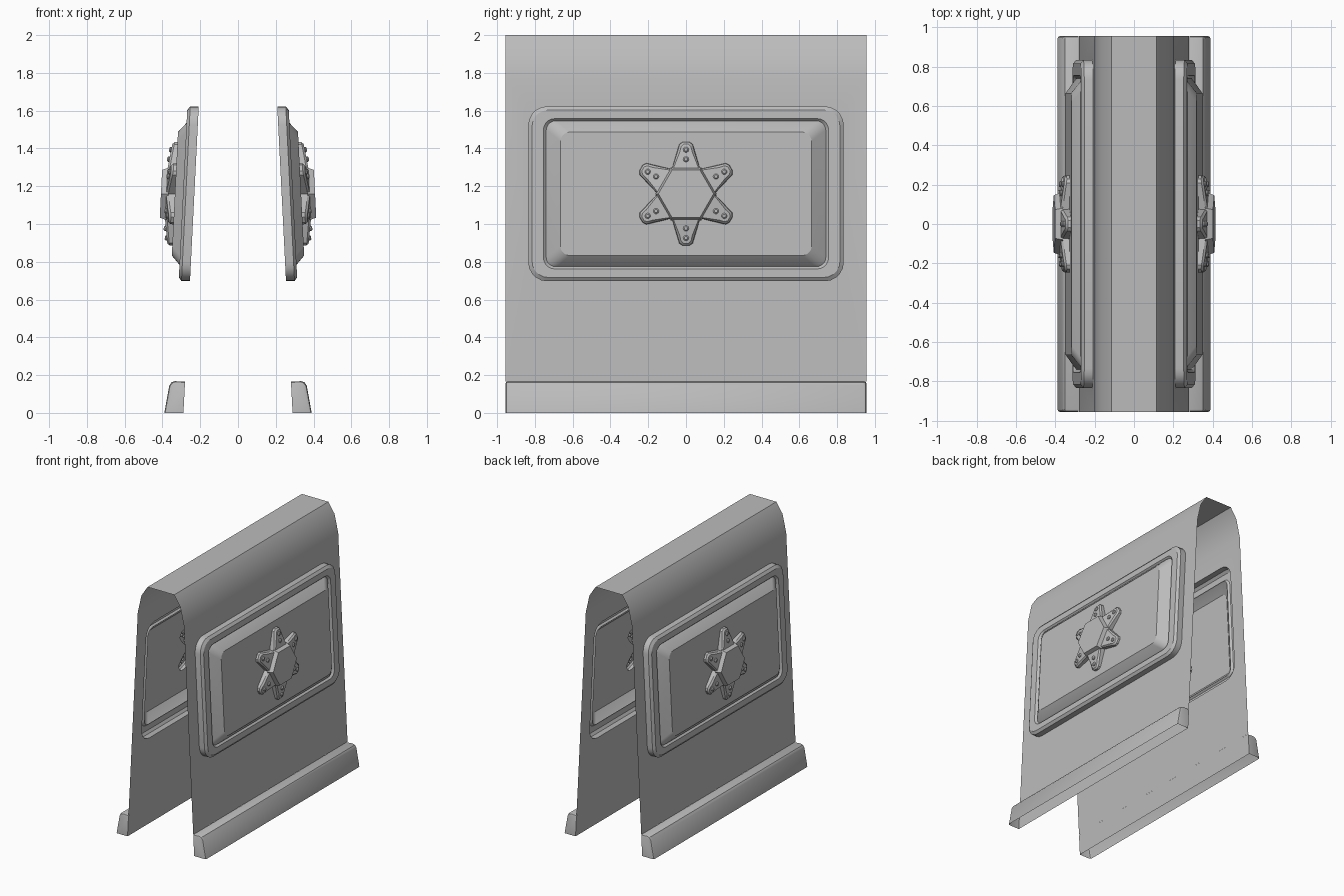
import bpy, bmesh
from math import sin, cos, pi, radians

cube = bpy.data.objects.get("Cube")
if cube:
    bpy.data.objects.remove(cube, do_unlink=True)

grey = bpy.data.materials.new("plain grey")
grey.use_nodes = True
colour = (0.5, 0.5, 0.5, 1)
grey.diffuse_color = colour
grey.node_tree.nodes["Principled BSDF"].inputs["Base Color"].default_value = colour

LENGTH = 0.955    # half length of the shell
MID = 1.16        # height of the panel centre


def on_wall(y, z, out):
    """Point on the leaning wall, pushed outwards."""
    return (0.231 - 0.05 * (z - MID) + out, y, z)


def finish(bm, name):
    """Turn a half into a mirrored object."""
    bmesh.ops.recalc_face_normals(bm, faces=bm.faces)
    mesh = bpy.data.meshes.new(name)
    bm.to_mesh(mesh)
    bm.free()
    mesh.materials.append(grey)
    obj = bpy.data.objects.new(name, mesh)
    bpy.context.collection.objects.link(obj)
    obj.modifiers.new("Mirror", "MIRROR").use_clip = True
    bpy.ops.object.select_all(action="DESELECT")
    obj.select_set(True)
    bpy.context.view_layer.objects.active = obj
    bpy.ops.object.shade_smooth_by_angle(angle=radians(28))
    return obj


def ring(bm, points):
    return [bm.verts.new(p) for p in points]


def skin(bm, a, b, closed=True):
    n = len(a)
    for i in range(n if closed else n - 1):
        j = (i + 1) % n
        bm.faces.new((a[i], a[j], b[j], b[i]))


def fill(bm, *rings):
    """Fill a flat area; the second ring is a hole."""
    edges = []
    for r in rings:
        for i in range(len(r)):
            pair = (r[i - 1], r[i])
            edges.append(bm.edges.get(pair) or bm.edges.new(pair))
    bmesh.ops.triangle_fill(bm, edges=edges, use_beauty=True, normal=(1, 0, 0.05))


def rounded(half_y, half_z, radius, out, steps=5):
    points = []
    for k, (sy, sz) in enumerate(((1, 1), (-1, 1), (-1, -1), (1, -1))):
        for i in range(steps + 1):
            a = (k + i / steps) * pi / 2
            points.append(on_wall(sy * (half_y - radius) + radius * cos(a),
                                  MID + sz * (half_z - radius) + radius * sin(a), out))
    return points


def star(inset, out_hub, out_tip):
    """Six blunt arms, sloping down from hub to tip."""
    arm = [(0.14, -0.065), (0.235, -0.044), (0.262, -0.036), (0.275, -0.018),
           (0.275, 0.018), (0.262, 0.036), (0.235, 0.044)]
    points = []
    for k in range(6):
        a = pi / 6 + k * pi / 3
        for i, (r, s) in enumerate(arm):
            t = (r - 0.14) / 0.135
            r -= inset * (1 if i else 0.6)
            s *= 1 - inset / 0.045 * (1 if i else 0)
            if i == 0:
                s = -r * sin(pi / 6) / cos(pi / 6)
                r, s = r * 0.93, s * 0.93
            points.append(on_wall(r * cos(a) - s * sin(a), MID + r * sin(a) + s * cos(a),
                                  out_hub + (out_tip - out_hub) * t))
    return points


def disc(radius, out, y=0.0, z=MID, sides=6):
    return [on_wall(y + radius * cos(i * 2 * pi / sides), z + radius * sin(i * 2 * pi / sides), out)
            for i in range(sides)]


LIP = (0.835, 0.463, 0.10)
PLATE = 0.103

# Shell: thin wall with a panel opening, folded over the top
bm = bmesh.new()
corners = [on_wall(y, z, 0) for y, z in
           ((-LENGTH, 0.165), (LENGTH, 0.165), (LENGTH, 1.78), (-LENGTH, 1.78))]
wall = ring(bm, corners)
fill(bm, wall, ring(bm, rounded(*LIP, 0)))
previous = [wall[3], wall[2]]
for x, z in ((0.168, 1.92), (0.115, 2.0), (0, 2.0)):
    edge = ring(bm, [(x, -LENGTH, z), (x, LENGTH, z)])
    skin(bm, previous, edge, closed=False)
    previous = edge
finish(bm, "shell")

# Panel: raised lip, groove and bevelled plateau, open behind the badge
bm = bmesh.new()
layers = [(*LIP, 0), (*LIP, 0.045), (0.815, 0.443, 0.085, 0.06),
          (0.755, 0.398, 0.06, 0.06), (0.74, 0.386, 0.05, 0.046),
          (0.725, 0.378, 0.05, 0.058), (0.665, 0.327, 0.05, PLATE)]
last = None
for layer in layers:
    loop = ring(bm, rounded(*layer))
    if last:
        skin(bm, last, loop)
    last = loop
fill(bm, last, ring(bm, star(0, PLATE, PLATE)))
finish(bm, "side_panel")

# Badge: six-armed star with a bevelled hexagonal hub
bm = bmesh.new()
base = ring(bm, star(0, PLATE, PLATE))
shoulder = ring(bm, star(0.002, 0.138, 0.118))
crown = ring(bm, star(0.012, 0.15, 0.13))
skin(bm, base, shoulder)
skin(bm, shoulder, crown)
n = len(crown) // 6
for k in range(6):
    bm.faces.new([crown[(k * n + i) % len(crown)] for i in range(n + 1)])
hub = ring(bm, disc(0.162, 0.137))
rim = ring(bm, disc(0.146, 0.177))
skin(bm, hub, rim)
bm.faces.new(rim)
finish(bm, "star_badge")

# Rivets: two on every arm
bm = bmesh.new()
for k in range(6):
    a = pi / 6 + k * pi / 3
    for r, out in ((0.183, 0.14), (0.234, 0.132)):
        y, z = r * cos(a), MID + r * sin(a)
        low = ring(bm, disc(0.015, out - 0.01, y, z, 10))
        mid = ring(bm, disc(0.015, out + 0.007, y, z, 10))
        top = ring(bm, disc(0.009, out + 0.013, y, z, 10))
        skin(bm, low, mid)
        skin(bm, mid, top)
        bm.faces.new(top)
finish(bm, "rivets")

# Foot rail: hollow skirt with softened ends, open underneath
bm = bmesh.new()
section = [(0.289, 0), (0.281, 0.165), (0.335, 0.168), (0.352, 0.162), (0.364, 0.145), (0.39, 0)]


def slice_at(y, shrink):
    return ring(bm, [(x - (shrink if i > 1 else 0), y, z - (shrink if 0 < i < 5 else 0))
                     for i, (x, z) in enumerate(section)])


stations = [(-LENGTH, 0.012), (-LENGTH + 0.004, 0.004), (-LENGTH + 0.014, 0),
            (LENGTH - 0.014, 0), (LENGTH - 0.004, 0.004), (LENGTH, 0.012)]
slices = [slice_at(*s) for s in stations]
for a, b in zip(slices, slices[1:]):
    skin(bm, a, b, closed=False)
bm.faces.new(slices[0])
bm.faces.new(slices[-1])
finish(bm, "foot_rail")
